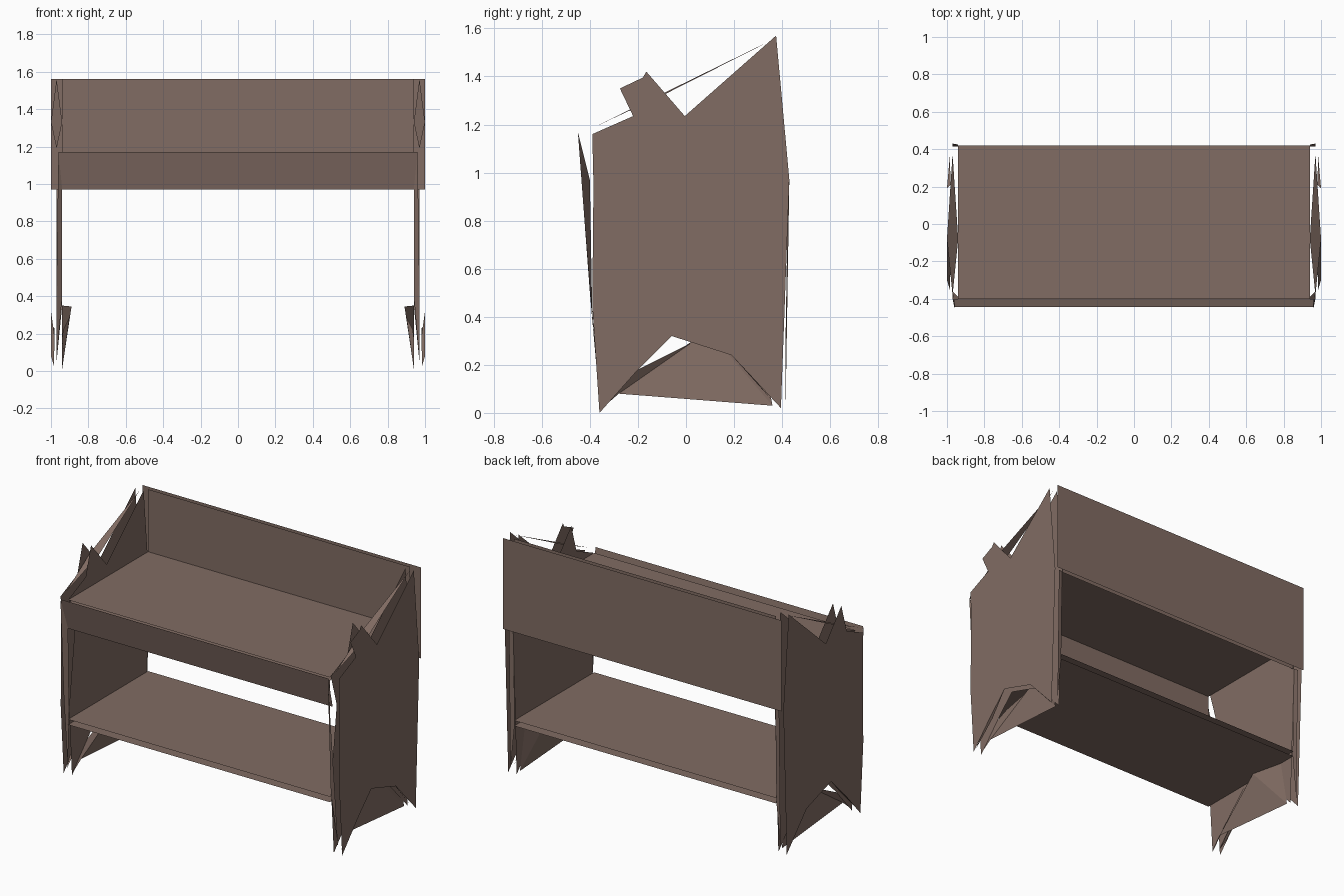
import bpy

if "Cube" in bpy.data.objects:
    bpy.data.objects.remove(bpy.data.objects["Cube"])

wood = bpy.data.materials.new("brown_wood")
wood.diffuse_color = (0.22, 0.15, 0.125, 1)
wood.use_nodes = True
wood.node_tree.nodes["Principled BSDF"].inputs["Base Color"].default_value = wood.diffuse_color


def sheet(name, faces, mirror=False):
    """Thin open surface made from one or more outlines; optionally mirrored in x."""
    verts, polys = [], []
    for outline in faces:
        polys.append(range(len(verts), len(verts) + len(outline)))
        verts += outline
    mesh = bpy.data.meshes.new(name)
    mesh.from_pydata(verts, [], [list(p) for p in polys])
    mesh.materials.append(wood)
    obj = bpy.data.objects.new(name, mesh)
    bpy.context.collection.objects.link(obj)
    if mirror:
        mod = obj.modifiers.new("mirror", 'MIRROR')
        mod.use_mirror_merge = False
    return obj


def level(w, y0, y1, z):
    return [(-w, y0, z), (w, y0, z), (w, y1, z), (-w, y1, z)]


def across(w, y0, z0, y1, z1):
    return [(-w, y0, z0), (w, y0, z0), (w, y1, z1), (-w, y1, z1)]


IN, MID, OUT = 0.94, 0.97, 1.0

# Shelves: a top and a bottom skin each
sheet("upper_shelf", [level(IN, -0.40, 0.42, z) for z in (1.155, 1.135)])
sheet("lower_shelf", [level(IN, -0.40, 0.42, z) for z in (0.38, 0.345)])

# Back board: wide outer skin and narrower inner skin
sheet("back_board", [across(OUT, 0.45, 0.97, 0.45, 1.56),
                     across(IN, 0.42, 0.97, 0.42, 1.56)])

# Leaning front apron
sheet("front_apron", [across(0.96, -0.40, 0.97, -0.445, 1.17),
                      across(IN, -0.395, 0.97, -0.40, 1.135)])


# Side panels with the notched top and arched foot; only one has a block on top
def panel(x, block=False, front=-0.385):
    step = [(-0.275, 1.35), (-0.18, 1.395)] if block else []
    profile = [(-0.36, 0.0), (-0.39, 0.45), (front, 0.95), (-0.39, 1.16),
               (-0.22, 1.235)] + step + [(-0.165, 1.42), (-0.005, 1.235),
               (0.375, 1.57), (0.43, 0.97), (0.395, 0.02),
               (0.19, 0.24), (-0.06, 0.32), (-0.20, 0.18)]
    return [(x, y, z) for y, z in profile]


sheet("right_side_panel", [panel(OUT, True), panel(IN, front=-0.33)])
sheet("left_side_panel", [panel(-OUT), panel(-IN, front=-0.33)])

# Slivers closing the panel edges: sloping top, front and back
sheet("top_edge", [[(MID, 0.375, 1.56), (IN, -0.08, 1.33),
                    (MID, -0.38, 1.19), (OUT, -0.08, 1.33)]], True)
sheet("front_edge", [[(0.96, -0.45, 1.17), (IN, -0.40, 0.97),
                      (IN, -0.39, 0.40), (MID, -0.36, 0.05)],
                     [(0.96, -0.45, 1.17), (MID, -0.36, 0.05),
                      (MID, -0.40, 0.50)]], True)
sheet("back_edge", [[(IN, 0.425, 0.97), (MID, 0.43, 0.97),
                     (MID, 0.415, 0.05), (IN, 0.415, 0.35)]], True)

# Foot slivers under the arch
sheet("foot_edge", [[(OUT, -0.06, 0.32), (0.98, -0.20, 0.18), (0.985, -0.35, 0.03),
                     (OUT, -0.30, 0.08)],
                    [(OUT, 0.19, 0.24), (0.98, 0.21, 0.23), (0.985, 0.36, 0.05)]], True)

# Leaning flap inside each foot
sheet("inner_foot_flap", [[(0.93, -0.28, 0.08), (IN, 0.36, 0.03), (0.89, 0.09, 0.345)],
                          [(IN, 0.36, 0.03), (IN, 0.30, 0.35), (0.89, 0.09, 0.345)],
                          [(0.94, -0.36, 0.01), (0.94, -0.20, 0.18), (0.935, -0.12, 0.22),
                           (0.90, 0.02, 0.29), (0.93, -0.28, 0.08)]], True)
